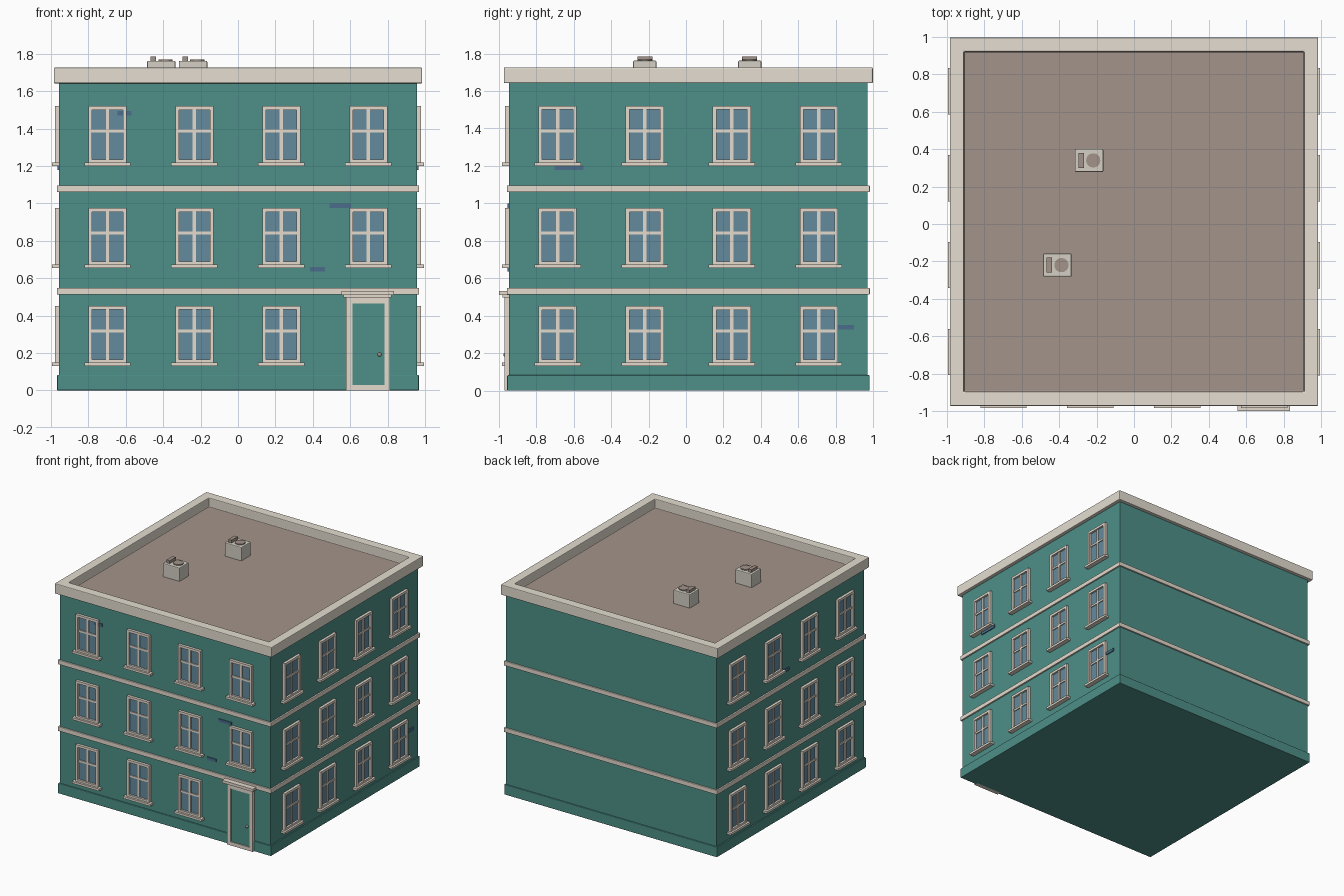
import bpy, bmesh
from math import pi
from mathutils import Matrix, Vector

cube = bpy.data.objects.get("Cube")
if cube:
    bpy.data.objects.remove(cube)


def material(name, rgb):
    m = bpy.data.materials.new(name)
    m.use_nodes = True
    m.diffuse_color = (*rgb, 1)
    m.node_tree.nodes["Principled BSDF"].inputs["Base Color"].default_value = (*rgb, 1)
    return m


TEAL = material("teal render", (0.075, 0.28, 0.245))
CREAM = material("cream cornice", (0.78, 0.73, 0.64))
TRIM = material("warm cream trim", (0.78, 0.70, 0.61))
BROWN = material("brown roofing", (0.37, 0.295, 0.255))
GLASS = material("blue glass", (0.125, 0.255, 0.34))
SLATE = material("slate blue brick", (0.07, 0.155, 0.26))
GREY = material("pale grey casing", (0.66, 0.63, 0.56))
METAL = material("dull metal", (0.36, 0.31, 0.27))

CENTRE = Matrix.Translation((0, 0.0125, 0))
WALL = 0.957


def finish(name, bm, mats, bevel=0):
    mesh = bpy.data.meshes.new(name)
    bmesh.ops.recalc_face_normals(bm, faces=bm.faces)
    bm.to_mesh(mesh)
    bm.free()
    for m in mats:
        mesh.materials.append(m)
    ob = bpy.data.objects.new(name, mesh)
    bpy.context.collection.objects.link(ob)
    if bevel:
        mod = ob.modifiers.new("soft edges", 'BEVEL')
        mod.width = bevel
        mod.segments = 2
        mod.limit_method = 'ANGLE'
    return ob


def add_box(bm, lo, hi, matrix=CENTRE):
    lo, hi = Vector(lo), Vector(hi)
    m = matrix @ Matrix.Translation((lo + hi) / 2) @ Matrix.Diagonal((*(hi - lo), 1))
    bmesh.ops.create_cube(bm, size=1, matrix=m)


def slab(name, half, z0, z1, mat, bevel=0):
    bm = bmesh.new()
    add_box(bm, (-half, -half, z0), (half, half, z1))
    finish(name, bm, [mat], bevel)


def on_wall(bm, turn, u0, u1, z0, z1, out):
    """Box standing proud of a wall; turn chooses the side of the building."""
    add_box(bm, (u0, -WALL - out, z0), (u1, -WALL + 0.01, z1),
            CENTRE @ Matrix.Rotation(turn, 4, 'Z'))


# Main block, plinth and floor bands
slab("walls", WALL, 0.02, 1.646, TEAL)
slab("plinth", 0.967, 0, 0.083, TEAL, 0.004)
for label, z in (("lower", 0.513), ("upper", 1.06)):
    slab(label + "_band", 0.969, z, z + 0.036, TRIM, 0.004)

# Cornice: a slab hollowed from above, with the roof floor inside
bm = bmesh.new()
add_box(bm, (-0.985, -0.985, 1.642), (0.985, 0.985, 1.726))
bm.faces.ensure_lookup_table()
top = max(bm.faces, key=lambda f: f.calc_center_median().z)
bmesh.ops.inset_region(bm, faces=[top], thickness=0.076, use_even_offset=True)
floor = bmesh.ops.extrude_discrete_faces(bm, faces=[top])["faces"][0]
bmesh.ops.translate(bm, verts=floor.verts, vec=(0, 0, -0.074))
floor.material_index = 1
finish("cornice_and_roof", bm, [CREAM, BROWN], 0.006)


# Windows
def window(name, turn, u, z):
    trim, glass = bmesh.new(), bmesh.new()
    low, high = z + 0.018, z + 0.32
    on_wall(trim, turn, u - 0.124, u + 0.124, z, low, 0.038)
    on_wall(trim, turn, u - 0.102, u + 0.102, high - 0.02, high, 0.022)
    on_wall(trim, turn, u - 0.102, u + 0.102, low, low + 0.016, 0.022)
    for s in (-1, 1):
        a, b = sorted((u + s * 0.082, u + s * 0.102))
        on_wall(trim, turn, a, b, low, high, 0.022)
    on_wall(trim, turn, u - 0.009, u + 0.009, low, high, 0.014)
    on_wall(trim, turn, u - 0.09, u + 0.09, z + 0.178, z + 0.194, 0.014)
    on_wall(glass, turn, u - 0.09, u + 0.09, low, high - 0.01, 0.006)
    finish(name + "_frame", trim, [TRIM])
    finish(name + "_glass", glass, [GLASS])


sides = {"front": 0, "right_hand": pi / 2, "left_hand": -pi / 2}
for side, turn in sides.items():
    for row, z in enumerate((0.132, 0.655, 1.2)):
        for col in range(4):
            if side == "front" and row == 0 and col == 3:
                continue  # the door stands here
            window(f"{side}_window_{row}_{col}", turn, -0.698 + 0.465 * col, z)

# Door with surround, leaf, canopy and knob
bm = bmesh.new()
for u0, u1, z0, z1, out in ((0.578, 0.612, 0, 0.5, 0.025), (0.782, 0.812, 0, 0.5, 0.025),
                            (0.578, 0.812, 0.466, 0.5, 0.025), (0.578, 0.812, 0, 0.03, 0.025),
                            (0.565, 0.822, 0.498, 0.512, 0.034), (0.553, 0.834, 0.51, 0.532, 0.055)):
    on_wall(bm, 0, u0, u1, z0, z1, out)
finish("door_surround", bm, [TRIM])
bm = bmesh.new()
on_wall(bm, 0, 0.6, 0.79, 0.02, 0.48, 0.017)
finish("door_leaf", bm, [TEAL])
bm = bmesh.new()
bmesh.ops.create_uvsphere(bm, u_segments=12, v_segments=8, radius=0.011,
                          matrix=CENTRE @ Matrix.Translation((0.757, -WALL - 0.02, 0.192)))
knob = finish("door_knob", bm, [METAL])
knob.data.shade_smooth()

# Small exposed bricks on the walls
bm = bmesh.new()
for turn, u0, u1, z in ((0, 0.49, 0.605, 0.976), (0, 0.385, 0.465, 0.636), (0, -0.645, -0.57, 1.47),
                        (pi / 2, -0.715, -0.56, 1.178), (pi / 2, 0.79, 0.885, 0.328),
                        (-pi / 2, -0.12, -0.02, 1.178)):
    on_wall(bm, turn, u0, u1, z, z + 0.024, 0.008)
finish("exposed_bricks", bm, [SLATE])

# Roof ventilation units
for label, x, y in (("rear", -0.24, 0.34), ("near", -0.41, -0.22)):
    spot = Matrix.Translation((x, y, 0))
    bm = bmesh.new()
    add_box(bm, (-0.076, -0.062, 1.645), (0.076, 0.062, 1.762), spot)
    finish(label + "_vent_box", bm, [GREY], 0.006)
    bm = bmesh.new()
    add_box(bm, (-0.058, -0.04, 1.75), (-0.028, 0.04, 1.785), spot)
    bmesh.ops.create_cone(bm, cap_ends=True, segments=24, radius1=0.038, radius2=0.038, depth=0.03,
                          matrix=spot @ Matrix.Translation((0.022, 0, 1.755)))
    finish(label + "_vent_fan", bm, [BROWN])
